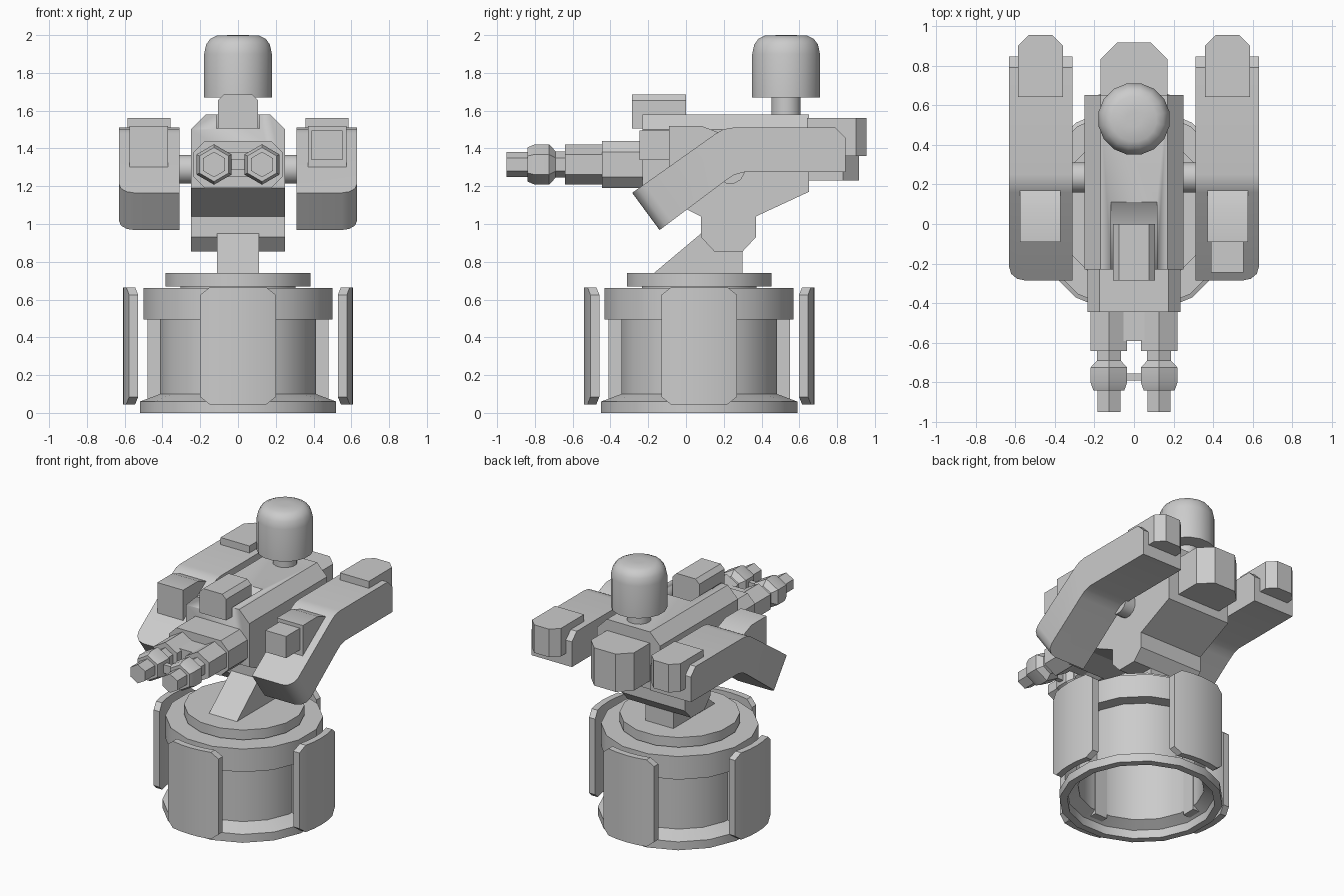
import bpy, bmesh, math
from mathutils import Matrix, Vector

if "Cube" in bpy.data.objects:
    bpy.data.objects.remove(bpy.data.objects["Cube"], do_unlink=True)

GREY = (0.6, 0.6, 0.6, 1)
metal = bpy.data.materials.new("light grey metal")
metal.use_nodes = True
metal.diffuse_color = GREY
metal.node_tree.nodes["Principled BSDF"].inputs["Base Color"].default_value = GREY
BASE_Y = 0.07


def finish(name, bm):
    bmesh.ops.remove_doubles(bm, verts=bm.verts, dist=1e-5)
    bmesh.ops.recalc_face_normals(bm, faces=bm.faces)
    mesh = bpy.data.meshes.new(name)
    bm.to_mesh(mesh)
    bm.free()
    mesh.materials.append(metal)
    ob = bpy.data.objects.new(name, mesh)
    bpy.context.collection.objects.link(ob)
    bpy.ops.object.select_all(action="DESELECT")
    ob.select_set(True)
    bpy.context.view_layer.objects.active = ob
    bpy.ops.object.shade_smooth_by_angle(angle=math.radians(35))
    return ob


def loft(name, sections, closed=False, bevel=None, offset=0.08, segments=1):
    """Skin equal rings of points; optionally bevel edges picked by midpoint."""
    bm = bmesh.new()
    rings = [[bm.verts.new(p) for p in s] for s in sections]
    pairs = list(zip(rings, rings[1:]))
    if closed:
        pairs.append((rings[-1], rings[0]))
    else:
        bm.faces.new(rings[0])
        bm.faces.new(rings[-1])
    n = len(rings[0])
    for a, b in pairs:
        for i in range(n):
            j = (i + 1) % n
            bm.faces.new((a[i], a[j], b[j], b[i]))
    if bevel:
        edges = [e for e in bm.edges if bevel((e.verts[0].co + e.verts[1].co) / 2)]
        bmesh.ops.bevel(bm, geom=edges, offset=offset, segments=segments,
                        profile=0.5, affect="EDGES")
    return finish(name, bm)


def prism(name, axis, pts, lo, hi, **kw):
    """Extrude a 2D profile along an axis."""
    place = {"x": lambda p, t: (t, p[0], p[1]),
             "y": lambda p, t: (p[0], t, p[1]),
             "z": lambda p, t: (p[0], p[1], t)}[axis]
    return loft(name, [[place(p, t) for p in pts] for t in (lo, hi)], **kw)


def chamfered(x0, x1, z0, z1, top, bottom=0):
    pts = [(x0, z1 - top), (x0 + top, z1), (x1 - top, z1), (x1, z1 - top)]
    if bottom:
        return pts + [(x1, z0 + bottom), (x1 - bottom, z0), (x0 + bottom, z0), (x0, z0 + bottom)]
    return pts + [(x1, z0), (x0, z0)]


def box(name, x0, x1, y0, y1, z0, z1):
    return prism(name, "z", [(x0, y0), (x1, y0), (x1, y1), (x0, y1)], z0, z1)


def lathe(name, profile, centre, axis="z", sides=16, closed=False, turn=0.5):
    """Stack rings of (radius, position) along an axis."""
    sections = []
    for r, t in profile:
        ring = []
        for i in range(sides):
            a = 2 * math.pi * (i + turn) / sides
            c, s = r * math.cos(a), r * math.sin(a)
            p = {"z": (c, s, t), "y": (c, t, s), "x": (t, c, s)}[axis]
            ring.append(Vector(p) + Vector(centre))
        sections.append(ring)
    return loft(name, sections, closed)


# Hollow pedestal with flared foot, collar and turntable
lathe("pedestal", [(0.48, 0), (0.53, 0), (0.53, 0.06), (0.42, 0.1), (0.42, 0.495),
                   (0.51, 0.495), (0.51, 0.66), (0.3, 0.66), (0.3, 0.62), (0.41, 0.62),
                   (0.41, 0.1), (0.48, 0.06)], (0, BASE_Y, 0), closed=True)
lathe("turntable", [(0.31, 0.61), (0.31, 0.67), (0.39, 0.67), (0.39, 0.74)], (0, BASE_Y, 0))

# Four curved armour plates and the ribs behind them
for k, side in enumerate(("front", "left", "back", "right")):
    turn = Matrix.Translation((0, BASE_Y, 0)) @ Matrix.Rotation(k * math.pi / 2, 4, "Z")
    cols = []
    for x in (-0.2, -0.15, -0.075, 0, 0.075, 0.15, 0.2):
        cut = 0.04 if abs(x) > 0.18 else 0
        y_in, y_out = (-math.sqrt(r * r - x * x) for r in (0.565, 0.61))
        cols.append([(x, y_in, 0.045 + cut), (x, y_in, 0.665 - cut),
                     (x, y_out, 0.665 - cut), (x, y_out, 0.045 + cut)])
    loft(side + "_armour_plate", cols).data.transform(turn)
    box(side + "_rib", -0.05, 0.05, -0.48, -0.4, 0.07, 0.5).data.transform(turn)

# Neck strut
prism("neck", "x", [(-0.17, 0.74), (0.08, 0.95), (0.2, 0.95), (0.3, 0.87), (0.3, 0.74)],
      -0.11, 0.11)

# Main body with chamfered top edges and a sloped notch for the sight
body = prism("body", "x", [(-0.23, 1.58), (-0.23, 1.19), (0.08, 1.04), (0.08, 0.93),
                           (0.15, 0.855), (0.3, 0.855), (0.37, 0.93), (0.37, 1.04),
                           (0.65, 1.17), (0.65, 1.58)], -0.25, 0.25,
             bevel=lambda m: m.z > 1.57 and abs(m.x) > 0.2)
cutter = prism("notch_cutter", "x", [(-0.3, 1.505), (0, 1.505), (0.11, 1.58),
                                     (0.11, 1.65), (-0.3, 1.65)], -0.115, 0.115)
cutter.hide_render = True
cutter.hide_set(True)
notch = body.modifiers.new("notch", "BOOLEAN")
notch.operation = "DIFFERENCE"
notch.solver = "EXACT"
notch.object = cutter

prism("sight", "y", chamfered(-0.105, 0.105, 1.505, 1.685, 0.03), -0.285, 0)
prism("rear_pod", "z", [(-0.17, 0.64), (-0.17, 0.83), (-0.085, 0.915), (0.085, 0.915),
                        (0.17, 0.83), (0.17, 0.64)], 1.23, 1.5)
lathe("arm_axle", [(0.078, -0.33), (0.078, 0.33)], (0, 0.235, 1.29), "x", 12)

# Sensor dome
lathe("sensor_neck", [(0.08, 1.56), (0.08, 1.68)], (0, 0.53, 0), sides=12)
lathe("sensor_dome", [(0.183, 1.67), (0.183, 1.9), (0.172, 1.95), (0.15, 1.98),
                      (0.115, 1.997), (0.04, 2.0)], (0, 0.53, 0))

# Twin guns
prism("gun_housing", "y", chamfered(-0.235, 0.235, 1.19, 1.44, 0.06, 0.06), -0.445, -0.2)
box("gun_bridge", -0.08, 0.08, -0.59, -0.43, 1.25, 1.38)
box("muzzle_bridge", -0.08, 0.08, -0.79, -0.755, 1.285, 1.345)
for side, s in (("left", 1), ("right", -1)):
    lathe(side + "_gun", [(0.107, -0.43), (0.107, -0.64), (0.07, -0.64), (0.07, -0.69),
                          (0.107, -0.725), (0.107, -0.8), (0.09, -0.84), (0.067, -0.84),
                          (0.067, -0.95)], (s * 0.127, 0, 1.315), "y", 6)

# Side arms with front boxes and rear pods
ARM = [(-0.285, 1.165), (-0.14, 0.968), (0.21, 1.23), (0.255, 1.26), (0.31, 1.275),
       (0.845, 1.275), (0.845, 1.455), (0.79, 1.51), (0.25, 1.51), (0.2, 1.502), (0.16, 1.48)]
BOX = [(-0.09, 1.25), (-0.09, 1.52), (0.08, 1.52), (0.17, 1.485), (0.17, 1.4)]
for side, s in (("left", 1), ("right", -1)):
    prism(side + "_arm", "x", ARM, s * 0.31, s * 0.63, segments=3,
          bevel=lambda m: abs(m.x) > 0.6 and m.y < -0.2 and m.z < 1.1)
    prism(side + "_arm_box", "x", BOX, s * 0.37, s * 0.575)
    prism(side + "_arm_pod", "z",
          [(s * 0.472 + x, y) for x, y in chamfered(-0.114, 0.114, 0.64, 0.955, 0.055)],
          1.36, 1.56)
box("left_arm_sensor", 0.388, 0.552, -0.245, -0.08, 1.34, 1.495)
